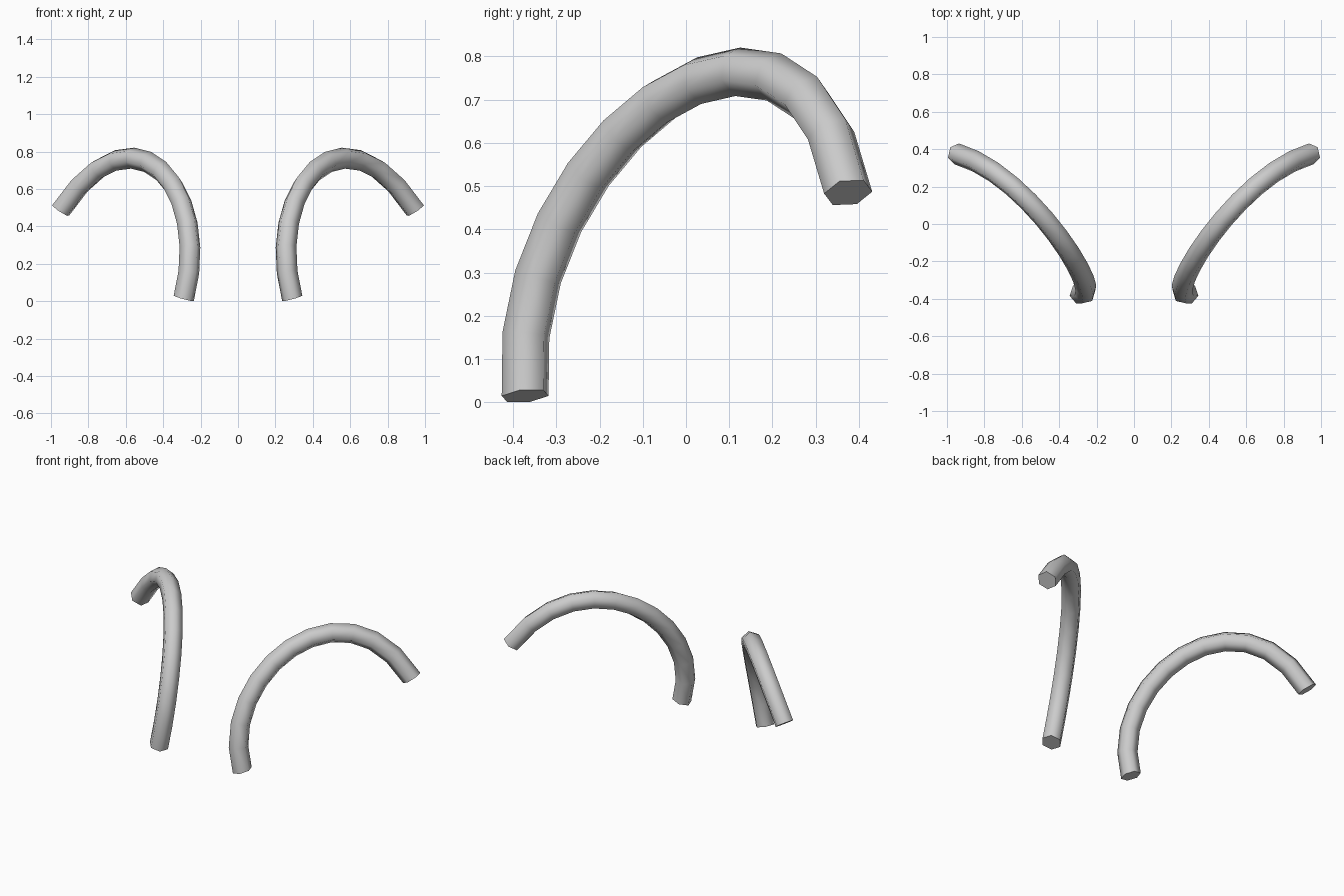
import bpy, math

if "Cube" in bpy.data.objects:
    bpy.data.objects.remove(bpy.data.objects["Cube"])

# One Bezier span per tube: start, two handles, end (right-hand side)
P0, H0, H1, P3 = ((0.29, -0.372, 0.015), (0.135, -0.423, 0.583),
                  (0.545, 0.262, 1.104), (0.948, 0.375, 0.485))
RADIUS = 0.057


def tube(name, side):
    """Six-sided capped tube swept along the arch, mirrored by side."""
    p0, h0, h1, p3 = [(side * x, y, z) for x, y, z in (P0, H0, H1, P3)]
    curve = bpy.data.curves.new(name, 'CURVE')
    curve.dimensions = '3D'
    curve.resolution_u = 12
    curve.bevel_depth = RADIUS
    curve.bevel_resolution = 1
    curve.use_fill_caps = True
    spline = curve.splines.new('BEZIER')
    spline.bezier_points.add(1)
    a, b = spline.bezier_points
    for p in (a, b):
        p.handle_left_type = p.handle_right_type = 'FREE'
    a.co, a.handle_right = p0, h0
    a.handle_left = [2 * c - h for c, h in zip(p0, h0)]
    b.co, b.handle_left = p3, h1
    b.handle_right = [2 * c - h for c, h in zip(p3, h1)]
    obj = bpy.data.objects.new(name, curve)
    bpy.context.collection.objects.link(obj)

    # Mesh with smooth sides and crisp end caps
    bpy.ops.object.select_all(action='DESELECT')
    obj.select_set(True)
    bpy.context.view_layer.objects.active = obj
    bpy.ops.object.convert(target='MESH')
    bpy.ops.object.shade_smooth_by_angle(angle=math.radians(70))


# Arched tubes, left and right
tube("right_arch", 1)
tube("left_arch", -1)
